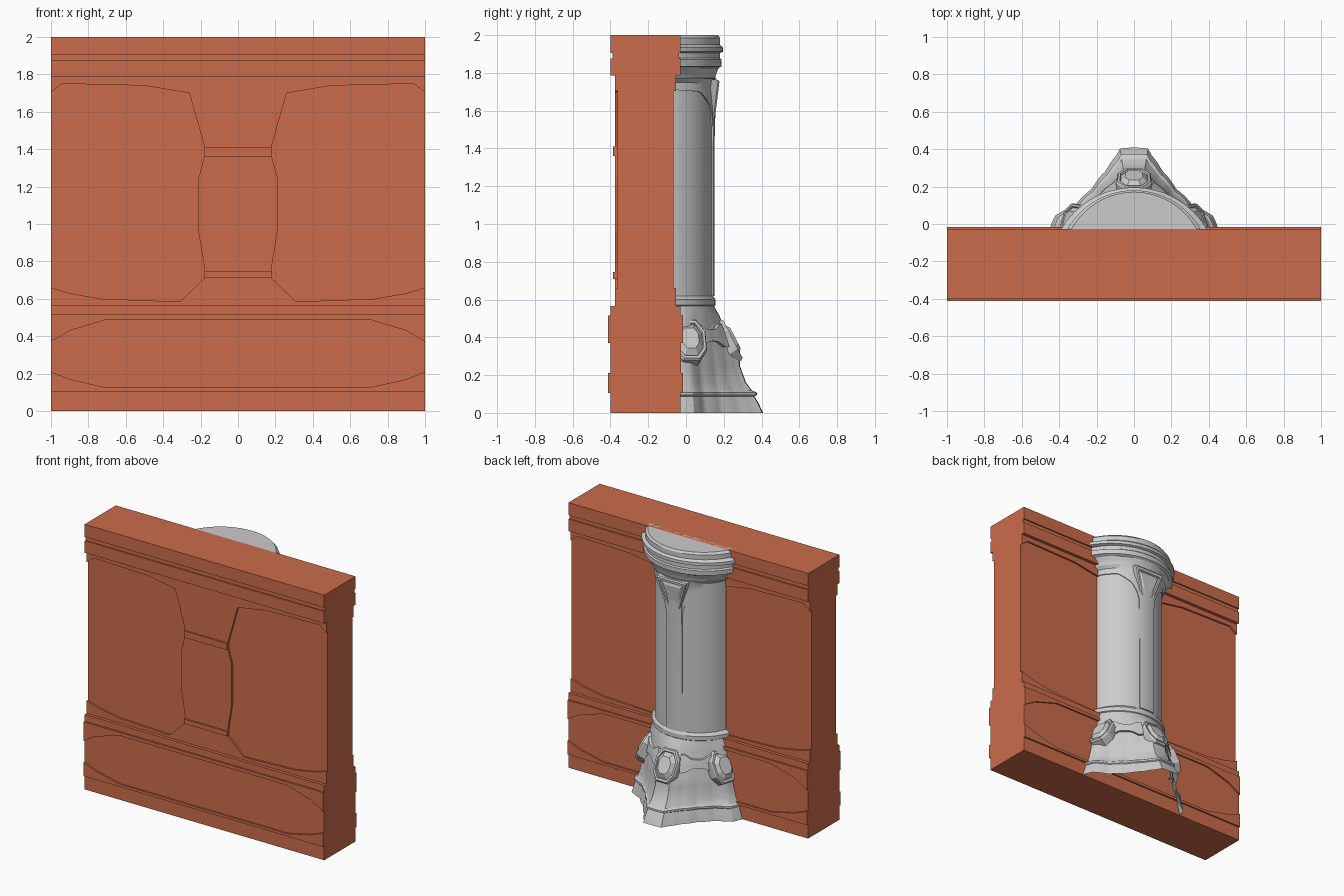
import bpy, bmesh, math
from mathutils import Vector

if "Cube" in bpy.data.objects:
    bpy.data.objects.remove(bpy.data.objects["Cube"])

WALL_Y = -0.214      # middle plane of the wall
CY = -0.07           # polar centre of the engaged column

brick = bpy.data.materials.new("terracotta")
brick.diffuse_color = (0.6, 0.15, 0.07, 1)
brick.use_nodes = True
brick.node_tree.nodes["Principled BSDF"].inputs["Base Color"].default_value = brick.diffuse_color


def make(name, verts, faces, mat=None, smooth=False, recalc=False):
    me = bpy.data.meshes.new(name)
    me.from_pydata([tuple(v) for v in verts], [], faces)
    if recalc:
        bm = bmesh.new()
        bm.from_mesh(me)
        bmesh.ops.recalc_face_normals(bm, faces=bm.faces)
        bm.to_mesh(me)
        bm.free()
    ob = bpy.data.objects.new(name, me)
    bpy.context.collection.objects.link(ob)
    if mat:
        me.materials.append(mat)
    bpy.ops.object.select_all(action='DESELECT')
    ob.select_set(True)
    bpy.context.view_layer.objects.active = ob
    if smooth:
        bpy.ops.object.shade_smooth_by_angle(angle=math.radians(28))
    return ob


def prism(a, b, start=0):
    """Closed prism between two matching outlines."""
    n = len(a)
    f = [tuple(start + i for i in range(n)), tuple(start + n + i for i in reversed(range(n)))]
    f += [(start + i, start + n + i, start + n + (i + 1) % n, start + (i + 1) % n) for i in range(n)]
    return list(a) + list(b), f


def interp(x, pts):
    if x <= pts[0][0]:
        return pts[0][1]
    for (x0, y0), (x1, y1) in zip(pts, pts[1:]):
        if x <= x1:
            return y0 + (y1 - y0) * (x - x0) / (x1 - x0)
    return pts[-1][1]


# ---- wall: side profile (z, half thickness) extruded along x
prof = [(0, .186), (.105, .186), (.105, .199), (.515, .199), (.515, .186), (.565, .186),
        (.565, .162), (1.785, .162), (1.785, .186), (1.875, .186), (1.875, .176),
        (1.905, .176), (1.905, .186), (2, .186)]
loop = [(WALL_Y - h, z) for z, h in prof] + [(WALL_Y + h, z) for z, h in reversed(prof)]
v, f = prism([(-1, y, z) for y, z in loop], [(1, y, z) for y, z in loop])
wall = make("wall", v, f, brick, recalc=True)

# ---- recessed panels on both faces
side = [(1.1, .66), (1, .66), (.9, .63), (.73, .6), (.31, .585), (.18, .71), (.18, .77), (.21, .95),
        (.21, 1.25), (.178, 1.37), (.178, 1.41), (.26, 1.7), (.5, 1.74), (.94, 1.75),
        (1, 1.705), (1.1, 1.705)]
half = [(.7, .125), (.9, .17), (1, .21), (1.1, .21), (1.1, .37), (1, .37), (.9, .43), (.7, .49)]
low = half + [(-x, z) for x, z in reversed(half)]
V, F = [], []
for s in (-1, 1):
    for pts, depth in ((side, .148), ([(-x, z) for x, z in side], .148), (low, .187)):
        v, f = prism([(x, WALL_Y + s * depth, z) for x, z in pts],
                     [(x, WALL_Y + s * .3, z) for x, z in pts], len(V))
        V += v
        F += f
cutter = make("panel_cutter", V, F, recalc=True)
cutter.hide_render = True
bpy.context.view_layer.objects.active = wall
m = wall.modifiers.new("panels", 'BOOLEAN')
m.object, m.operation, m.solver = cutter, 'DIFFERENCE', 'EXACT'
bpy.ops.object.modifier_apply(modifier=m.name)
bpy.data.objects.remove(cutter)

# ---- thin bands crossing the middle strip
for s, side_name in ((-1, "front"), (1, "back")):
    for i, (z0, z1) in enumerate(((.71, .745), (1.36, 1.41))):
        r = [(-.18, z0), (.18, z0), (.18, z1), (-.18, z1)]
        v, f = prism([(x, WALL_Y + s * .15, z) for x, z in r], [(x, WALL_Y + s * .172, z) for x, z in r])
        make(f"{side_name}_band_{i}", v, f, brick, recalc=True)

# ---- column surface: front reach y per height, plus a three-pronged foot
FRONT = [(0, .408), (.05, .385), (.088, .362), (.094, .375), (.108, .375), (.118, .35), (.16, .318),
         (.25, .285), (.27, .285), (.31, .265), (.36, .25), (.42, .222), (.48, .19), (.515, .178),
         (.535, .165), (.565, .15), (.57, .155), (.6, .155), (.62, .142), (1.76, .142), (1.772, .155),
         (1.79, .158), (1.80, .162), (1.825, .172), (1.835, .187), (1.87, .188), (1.878, .18),
         (1.905, .18), (1.912, .195), (1.935, .195), (1.95, .18), (1.985, .18), (2, .17)]
STAR = [(.46, -.07), (.445, -.01), (.423, .043), (.316, .096), (.225, .187), (.15, .285),
        (.088, .375), (.078, .403), (0, .408)]
STAR_R = [(math.degrees(math.atan2(y - CY, x)), math.hypot(x, y - CY)) for x, y in STAR]


def arc(th, yf):
    """Distance from (0, CY) to a circle of front reach yf."""
    hw = .29 + (yf - .142) * 2.3
    s = yf - CY
    R = (hw * hw + s * s) / (2 * s)
    c = s - R
    sn = math.sin(math.radians(th))
    return c * sn + math.sqrt(max(0, c * c * sn * sn - c * c + R * R))


def radius(th, z):
    yf = interp(z, FRONT)
    if z >= .565:
        return arc(th, yf)
    t = (yf - .15) / .258
    return arc(th, .15) * (1 - t) + interp(min(th, 180 - th), STAR_R) * t


def point(th, z, off=0):
    a, r = math.radians(th), radius(th, z) + off
    return (r * math.cos(a), CY + r * math.sin(a), z)


def grid(name, rows, cap=False):
    n = len(rows[0])
    verts = [p for r in rows for p in r]
    faces = [(i * n + j, i * n + j + 1, (i + 1) * n + j + 1, (i + 1) * n + j)
             for i in range(len(rows) - 1) for j in range(n - 1)]
    if cap:
        faces.append(tuple(range(len(verts) - n, len(verts))))
    return make(name, verts, faces, smooth=True)


angles = [i * 3 for i in range(61)]
for name, z0, z1 in (("column_foot", 0, .565), ("column_shaft", .565, 1.76), ("column_capital", 1.76, 2)):
    grid(name, [[point(a, z) for a in angles] for z, _ in FRONT if z0 <= z <= z1], z1 == 2)


def patch(name, ths, lo, hi, off):
    """Raised skin following the column surface."""
    rows = []
    for k, o in ((0, -.01), (0, off), (.33, off), (.67, off), (1, off), (1, -.01)):
        rows.append([point(a, lo(a) + (hi(a) - lo(a)) * k, o) for a in ths])
    return grid(name, rows)


# ---- raised centre strip that flares out into a collar
FLARE = [(0, .62), (17, .62), (17.5, 1.5), (22, 1.57), (32, 1.635), (55, 1.7), (90, 1.71)]
ths = sorted(set(angles + [90 - 17, 90 + 17, 90 - 17.5, 90 + 17.5]))
patch("shaft_strip", ths, lambda a: interp(abs(a - 90), FLARE), lambda a: 1.77, .008)

# ---- waisted bars between the foot ornaments
BAR = [(0, .03), (8, .032), (18, .06)]
for c, name in ((47, "right_bar"), (133, "left_bar")):
    patch(name, [c + d for d in range(-24, 25, 3)],
          lambda a: .41 - interp(abs(a - c), BAR), lambda a: .41 + interp(abs(a - c), BAR), .018)


def ornament(name, outline, rings, origin, th, tilt):
    """Stack of scaled outlines, facing angle th and leaning back by tilt."""
    a, t = math.radians(th), math.radians(tilt)
    n0, up = Vector((math.cos(a), math.sin(a), 0)), Vector((0, 0, 1))
    u = Vector((-math.sin(a), math.cos(a), 0))
    v, n = up * math.cos(t) - n0 * math.sin(t), n0 * math.cos(t) + up * math.sin(t)
    k = len(outline)
    verts = [Vector(origin) + u * x * s + v * y * s + n * d for s, d in rings for x, y in outline]
    faces = [(i * k + j, i * k + (j + 1) % k, (i + 1) * k + (j + 1) % k, (i + 1) * k + j)
             for i in range(len(rings) - 1) for j in range(k)]
    faces.append(tuple(range(len(verts) - k, len(verts))))
    make(name, verts, faces)


# ---- faceted bosses on the three prongs
OCT = [(-.045, -.12), (.045, -.12), (.09, -.06), (.095, .05), (.05, .12), (-.05, .12), (-.095, .05), (-.09, -.06)]
BOSS = [(1, -.06), (1, .0), (.93, .012), (.8, .012), (.76, .002), (.5, .026)]
for th, name in ((90, "front_boss"), (15, "right_boss"), (165, "left_boss")):
    ornament(name, OCT, BOSS, point(th, .385), th, 27)

# ---- keystone under the capital
KEY = [(-.05, -.115), (.05, -.115), (.105, .05), (.125, .115), (-.125, .115), (-.105, .05)]
ornament("keystone", KEY, [(1, -.05), (1, .014), (.93, .022), (.76, .022), (.7, .012), (.55, .02)],
         (0, .142, 1.65), 90, -7)
